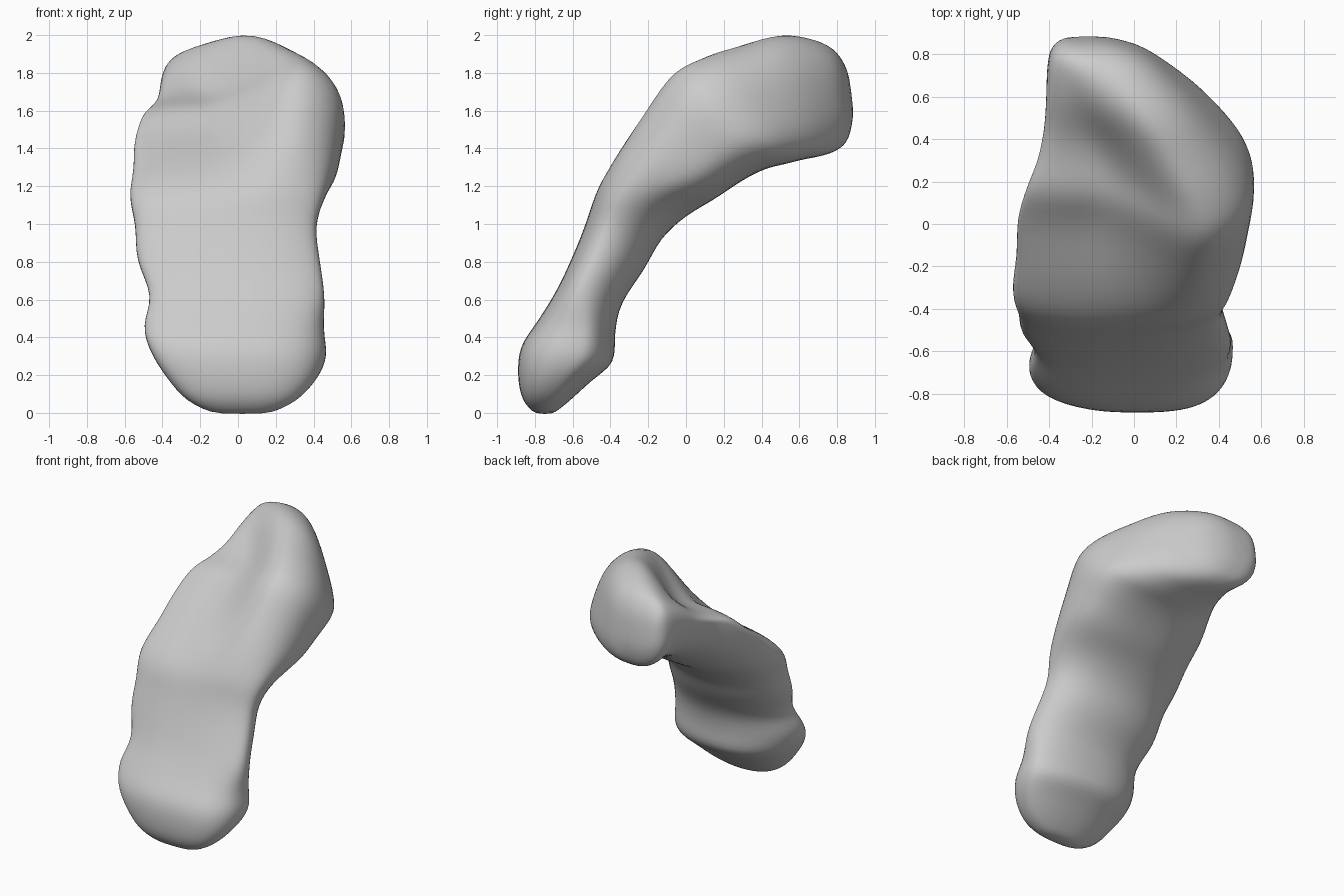
import bpy, bmesh, math

if "Cube" in bpy.data.objects:
    bpy.data.objects.remove(bpy.data.objects["Cube"])

# Stations along the bone: front y, z, back y, z, left x, right x
STATIONS = [
    (-.80, -.005, -.71, -.01, -.12, .16),
    (-.865, .07, -.62, .06, -.27, .31),
    (-.89, .20, -.50, .17, -.38, .42),
    (-.875, .35, -.385, .27, -.465, .47),
    (-.79, .48, -.375, .42, -.50, .455),
    (-.69, .64, -.34, .58, -.465, .46),
    (-.60, .83, -.22, .76, -.535, .435),
    (-.525, 1.02, -.13, .92, -.545, .415),
    (-.475, 1.20, .00, 1.04, -.575, .46),
    (-.36, 1.41, .15, 1.13, -.555, .52),
    (-.23, 1.61, .30, 1.23, -.55, .55),
    (-.08, 1.82, .42, 1.29, -.51, .57),
    (.10, 1.90, .52, 1.315, -.455, .53),
    (.30, 1.95, .62, 1.34, -.425, .43),
    (.50, 2.00, .72, 1.36, -.415, .30),
    (.68, 1.975, .80, 1.39, -.41, .16),
    (.80, 1.91, .86, 1.45, -.39, .03),
    (.865, 1.79, .89, 1.59, -.33, -.13),
]
SEGMENTS = 64
STEPS = 4


def spline(a, b, c, d, t):
    return [.5 * (2 * q + (r - p) * t + (2 * p - 5 * q + 4 * r - s) * t * t
                  + (3 * q - p - 3 * r + s) * t ** 3) for p, q, r, s in zip(a, b, c, d)]


def power(v, e):
    return math.copysign(abs(v) ** e, v)


def smooth(t):
    t = min(1, max(0, t))
    return t * t * (3 - 2 * t)


def ring(row, station):
    """Cross-section: broad front, tapered back, head sloping down from a right ridge."""
    fy, fz, by, bz, left, right = row
    rise = smooth((station - 7) / 3.7)
    dip = rise * (1 - smooth((station - 12) / 4.6))
    tip = smooth((station - 13.5) / 2.5)
    neck = smooth((station - 3.6) / 2) * (1 - smooth((station - 7.5) / 2))
    ridge = .66 - .13 * max(0, station - 11.5)
    points = []
    for i in range(SEGMENTS):
        a = 2 * math.pi * i / SEGMENTS
        c, s = math.cos(a), math.sin(a)
        if s > 0:
            e = .75 - (.15 * tip if c < 0 else 0)
        elif c > 0:
            e = .88 + .17 * neck - .18 * rise
        else:
            e = 1.06 - .16 * tip
        # side edges lean towards the front or the back
        lean = (-.2 + .5 * neck + .1 * rise) if c > 0 else .4 - .25 * rise
        lean *= smooth(station / 3) * (1 - tip)
        u, v = power(c, e), power(s, e)
        v += lean * u * u * (1 - abs(v))
        if v > 0:
            v *= 1 + .06 * dip - .84 * dip * smooth((ridge - u) / 1.05)
        points.append(((left + right) / 2 + u * (right - left) / 2,
                       (fy + by) / 2 + v * (fy - by) / 2,
                       (fz + bz) / 2 + v * (fz - bz) / 2))
    return points


# Loft the rings into one closed body
bm = bmesh.new()
rows = []
last = len(STATIONS) - 1
for k in range(last):
    quad = [STATIONS[min(last, max(0, k + o))] for o in (-1, 0, 1, 2)]
    for j in range(STEPS):
        rows.append(ring(spline(*quad, j / STEPS), k + j / STEPS))
rows.append(ring(STATIONS[-1], last))
loops = [[bm.verts.new(p) for p in r] for r in rows]
for lo, hi in zip(loops, loops[1:]):
    for i in range(SEGMENTS):
        n = (i + 1) % SEGMENTS
        bm.faces.new((lo[i], lo[n], hi[n], hi[i]))

# Close and soften both ends
for loop in (loops[0], loops[-1]):
    cap = bm.faces.new(loop)
    bmesh.ops.poke(bm, faces=[cap])
for _ in range(4):
    bmesh.ops.smooth_vert(bm, verts=bm.verts, factor=.5,
                          use_axis_x=True, use_axis_y=True, use_axis_z=True)
bmesh.ops.recalc_face_normals(bm, faces=bm.faces)

mesh = bpy.data.meshes.new("bone_body")
bm.to_mesh(mesh)
bm.free()
mesh.shade_smooth()
body = bpy.data.objects.new("bone_body", mesh)
bpy.context.collection.objects.link(body)

# Single matte grey
grey = bpy.data.materials.new("light_grey")
grey.diffuse_color = (.6, .6, .6, 1)
grey.use_nodes = True
grey.node_tree.nodes["Principled BSDF"].inputs["Base Color"].default_value = grey.diffuse_color
mesh.materials.append(grey)
